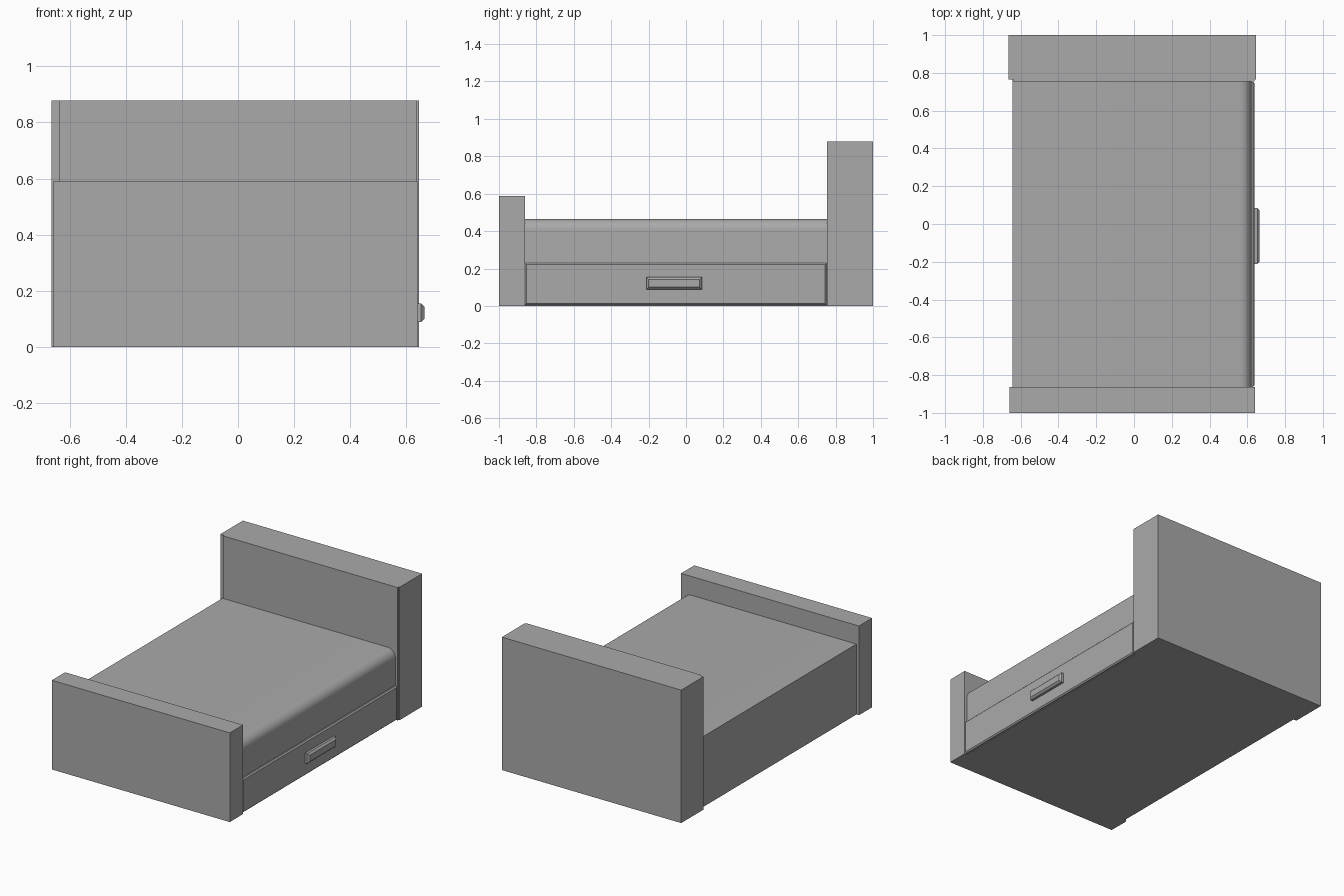
import bpy, bmesh, math

cube = bpy.data.objects.get("Cube")
if cube:
    bpy.data.objects.remove(cube, do_unlink=True)

# One grey for the whole bed
grey = bpy.data.materials.new("plain_grey")
grey.use_nodes = True
colour = (0.4, 0.4, 0.4, 1)
grey.diffuse_color = colour
grey.node_tree.nodes["Principled BSDF"].inputs["Base Color"].default_value = colour


def finish(name, bm):
    bmesh.ops.recalc_face_normals(bm, faces=bm.faces)
    mesh = bpy.data.meshes.new(name)
    bm.to_mesh(mesh)
    bm.free()
    mesh.materials.append(grey)
    obj = bpy.data.objects.new(name, mesh)
    bpy.context.collection.objects.link(obj)
    return obj


def extrude_y(name, profile, y0, y1):
    """Extrude an (x, z) outline from y0 to y1."""
    bm = bmesh.new()
    face = bm.faces.new([bm.verts.new((x, y0, z)) for x, z in profile])
    ext = bmesh.ops.extrude_face_region(bm, geom=[face])
    verts = [v for v in ext["geom"] if isinstance(v, bmesh.types.BMVert)]
    bmesh.ops.translate(bm, verts=verts, vec=(0, y1 - y0, 0))
    return finish(name, bm)


def box(name, x, y, z):
    return extrude_y(name, [(x[0], z[0]), (x[1], z[0]), (x[1], z[1]), (x[0], z[1])], *y)


def plate(name, x, y, z, inset):
    """Plate facing +x whose outer rim is chamfered by inset."""
    bm = bmesh.new()
    rings = []
    for px, d in ((x[0], 0), (x[1] - inset, 0), (x[1], inset)):
        rings.append([bm.verts.new((px, py, pz)) for py, pz in (
            (y[0] + d, z[0] + d), (y[1] - d, z[0] + d),
            (y[1] - d, z[1] - d), (y[0] + d, z[1] - d))])
    for a, b in zip(rings, rings[1:]):
        for i in range(4):
            j = (i + 1) % 4
            bm.faces.new((a[i], a[j], b[j], b[i]))
    bm.faces.new(rings[0])
    bm.faces.new(rings[-1])
    return finish(name, bm)


# Headboard with a slightly raised front panel, and footboard
box("headboard", (-0.665, 0.645), (0.765, 1.0), (0, 0.878))
box("headboard_panel", (-0.638, 0.638), (0.755, 0.77), (0, 0.878))
box("footboard", (-0.66, 0.64), (-1.0, -0.862), (0, 0.589))

# Mattress and base in one block, rounded along the drawer side
radius, side, top = 0.06, 0.622, 0.465
arc = [(side - radius + radius * math.cos(a), top - radius + radius * math.sin(a))
       for a in (math.pi / 2 * i / 8 for i in range(9))]
mattress = extrude_y("mattress", [(-0.642, 0), (side, 0)] + arc + [(-0.642, top)], -0.87, 0.77)
bpy.context.view_layer.objects.active = mattress
mattress.select_set(True)
bpy.ops.object.shade_smooth_by_angle(angle=math.radians(30))

# Drawer front and its handle with a recessed grip
plate("drawer_front", (0.61, 0.638), (-0.862, 0.752), (0.004, 0.23), 0.008)
handle = plate("drawer_handle", (0.63, 0.665), (-0.212, 0.085), (0.088, 0.154), 0.012)
